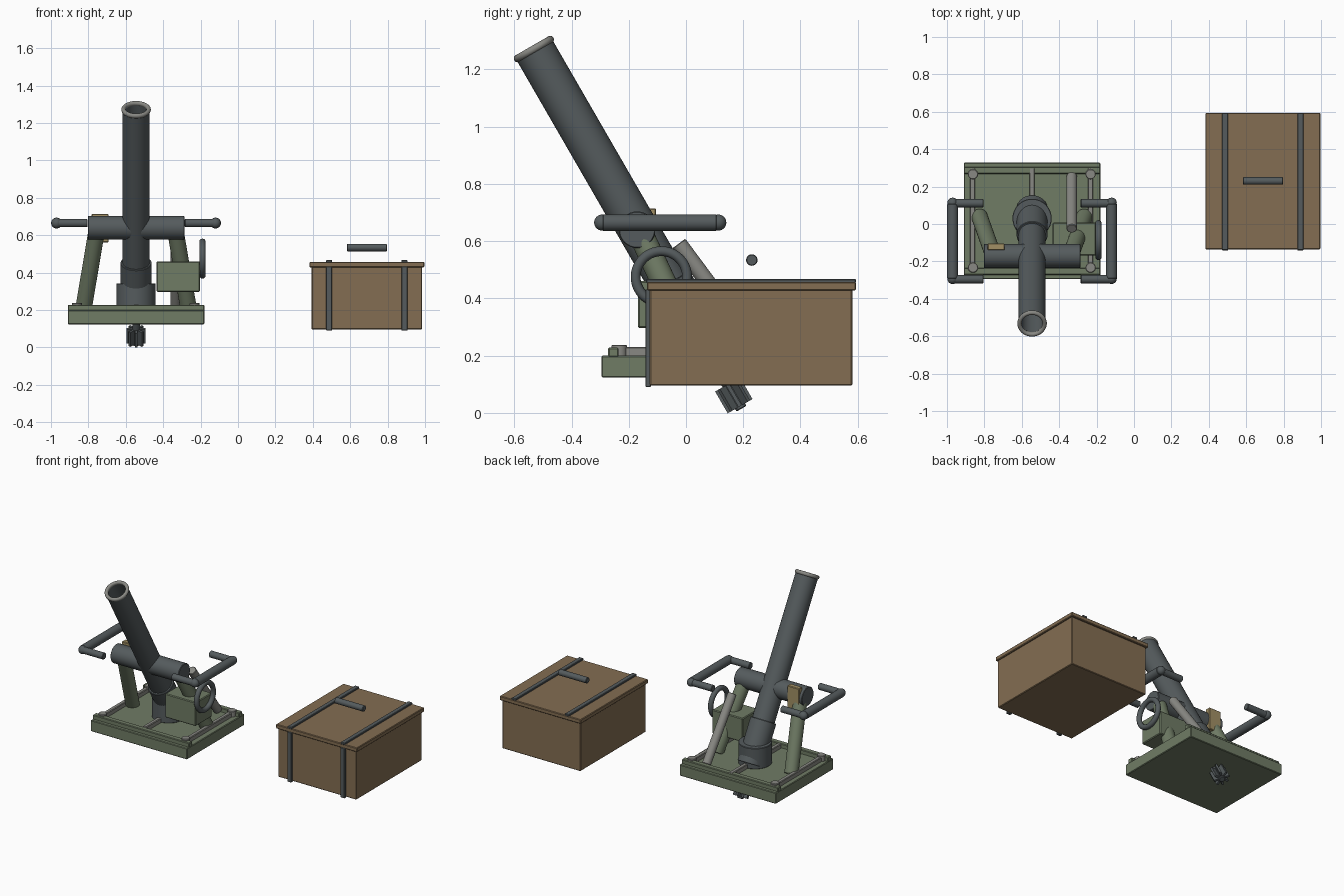
import bpy, bmesh, math
from mathutils import Vector, Matrix

if "Cube" in bpy.data.objects:
    bpy.data.objects.remove(bpy.data.objects["Cube"])

CX = -0.545                       # mortar centre line
PIVOT = Vector((CX, -0.167, 0.64))  # trunnion centre
AXIS = Vector((0, -0.5, 0.866)).normalized()


def mat(name, r, g, b):
    m = bpy.data.materials.new(name)
    m.diffuse_color = (r, g, b, 1)
    m.use_nodes = True
    m.node_tree.nodes["Principled BSDF"].inputs["Base Color"].default_value = m.diffuse_color
    return m


GUN = mat("gunmetal", 0.09, 0.105, 0.11)
GREEN = mat("green_paint", 0.16, 0.2, 0.13)
STEEL = mat("bare_steel", 0.25, 0.25, 0.23)
WOOD = mat("wood", 0.23, 0.155, 0.085)
BRASS = mat("brass", 0.36, 0.28, 0.13)


def finish(name, bm, material, smooth=True):
    bmesh.ops.recalc_face_normals(bm, faces=bm.faces)
    me = bpy.data.meshes.new(name)
    bm.to_mesh(me)
    bm.free()
    ob = bpy.data.objects.new(name, me)
    bpy.context.collection.objects.link(ob)
    me.materials.append(material)
    if smooth:
        bpy.ops.object.select_all(action='DESELECT')
        bpy.context.view_layer.objects.active = ob
        ob.select_set(True)
        bpy.ops.object.shade_smooth_by_angle(angle=math.radians(35))
    return ob


def box(name, x, y, z, material, bevel=0.004):
    """Box from (min, max) ranges with a small edge bevel."""
    bm = bmesh.new()
    size = [b - a for a, b in (x, y, z)]
    mid = [(a + b) / 2 for a, b in (x, y, z)]
    bmesh.ops.create_cube(bm, size=1, matrix=Matrix.Translation(mid) @ Matrix.Diagonal((*size, 1)))
    if bevel:
        bmesh.ops.bevel(bm, geom=bm.edges[:], offset=bevel, segments=1, affect='EDGES')
    return finish(name, bm, material, False)


def lathe(name, profile, origin, axis, material, sides=32):
    """Revolve (radius, height) points about an axis through origin."""
    bm = bmesh.new()
    vs = [bm.verts.new((r, 0, h)) for r, h in profile]
    es = [bm.edges.new(p) for p in zip(vs, vs[1:])]
    bmesh.ops.spin(bm, geom=vs + es, cent=(0, 0, 0), axis=(0, 0, 1),
                   angle=math.tau, steps=sides, use_duplicate=False)
    bmesh.ops.remove_doubles(bm, verts=bm.verts, dist=1e-5)
    rot = Vector((0, 0, 1)).rotation_difference(Vector(axis)).to_matrix().to_4x4()
    bm.transform(Matrix.Translation(origin) @ rot)
    return finish(name, bm, material)


def rod(name, a, b, r, material, bevel=0.003):
    a, b = Vector(a), Vector(b)
    n = (b - a).length
    prof = [(0, 0), (r - bevel, 0), (r, bevel), (r, n - bevel), (r - bevel, n), (0, n)]
    return lathe(name, prof, a, b - a, material)


def on_axis(t):
    return PIVOT + AXIS * t


# Base plate, rails, ribs and corner bolts
box("base_plate", (-0.91, -0.18), (-0.295, 0.328), (0.124, 0.2), GREEN)
for label, y0, y1 in (("front", -0.272, -0.235), ("back", 0.268, 0.305)):
    box(f"base_rail_{label}", (-0.91, -0.18), (y0, y1), (0.195, 0.228), GREEN)
for x in (-0.863, CX, -0.233):
    box("base_rib", (x - 0.014, x + 0.014), (-0.235, 0.3), (0.195, 0.23), STEEL)
for x in (-0.861, -0.232):
    for y in (-0.233, 0.266):
        rod("corner_bolt", (x, y, 0.19), (x, y, 0.238), 0.027, STEEL)

# Socket, breech and hollow barrel with a rolled muzzle lip
rod("breech_socket", (CX, 0.03, 0.2), (CX, 0.03, 0.342), 0.105, GUN)
rod("breech_collar", on_axis(-0.5), on_axis(-0.215), 0.083, GUN)
M = 0.735
lathe("barrel", [(0, -0.47), (0.072, -0.47), (0.072, M - 0.01), (0.058, M - 0.01),
                 (0.058, -0.3), (0, -0.3)], PIVOT, AXIS, GUN, 48)
lip = [(0.067 + 0.012 * math.cos(a), M - 0.006 + 0.013 * math.sin(a))
       for a in [math.tau * i / 12 for i in range(13)]]
lathe("muzzle_lip", lip, PIVOT, AXIS, STEEL, 48)

# Trunnion tube across the barrel
rod("trunnion", (-0.803, PIVOT.y - 0.004, 0.64), (-0.287, PIVOT.y - 0.004, 0.64), 0.064, GUN)

# Finned tail under the plate
rod("tail_shaft", on_axis(-0.722), on_axis(-0.5), 0.02, GUN)
rot = Vector((0, 0, 1)).rotation_difference(AXIS).to_matrix().to_4x4()
bm = bmesh.new()
for i in range(8):
    m = (Matrix.Translation(on_axis(-0.668)) @ rot @ Matrix.Rotation(math.tau * i / 8, 4, 'Z')
         @ Matrix.Translation((0.026, 0, 0)) @ Matrix.Diagonal((0.048, 0.013, 0.088, 1)))
    bmesh.ops.create_cube(bm, size=1, matrix=m)
finish("tail_fins", bm, GUN, False)

# Mirrored support legs and carrying handles
for label, s in (("left", -1), ("right", 1)):
    rod(f"support_leg_{label}", (CX + s * 0.282, 0.042, 0.2), (CX + s * 0.208, -0.165, 0.64), 0.044, GREEN)
    xo, xi = CX + s * 0.425, CX + s * 0.26
    rod(f"handle_grip_{label}", (xo, -0.292, 0.665), (xo, 0.108, 0.665), 0.029, GUN)
    for y in (-0.295, 0.111):
        rod(f"handle_arm_{label}", (xo - s * 0.005, y, 0.665), (xi, y, 0.665), 0.022, GUN)
        bm = bmesh.new()
        bmesh.ops.create_uvsphere(bm, u_segments=20, v_segments=12, radius=0.028,
                                  matrix=Matrix.Translation((xo, y + 0.002, 0.665)))
        finish(f"handle_knuckle_{label}", bm, GUN)

# Elevating strut, gearbox and handwheel
rod("elevating_strut", (-0.333, 0.255, 0.215), (-0.333, -0.025, 0.592), 0.028, STEEL)
box("gearbox", (-0.435, -0.203), (-0.168, 0.008), (0.297, 0.46), GREEN, 0.005)
wheel = [(0.09 + 0.017 * math.cos(a), 0.017 * math.sin(a))
         for a in [math.tau * i / 12 for i in range(13)]]
lathe("handwheel", wheel, (-0.19, -0.086, 0.475), (1, 0, 0), GUN, 40)

# Sight block behind the trunnion
box("sight_block", (-0.783, -0.692), (-0.14, -0.104), (0.562, 0.714), BRASS)

# Ammunition crate with lid, straps and handle
box("crate_body", (0.393, 0.985), (-0.127, 0.581), (0.096, 0.432), WOOD)
box("crate_lid", (0.382, 0.996), (-0.136, 0.594), (0.428, 0.457), WOOD)
for x in (0.487, 0.89):
    box("crate_strap_top", (x - 0.016, x + 0.016), (-0.14, 0.594), (0.453, 0.468), GUN, 0.003)
    box("crate_strap_front", (x - 0.016, x + 0.016), (-0.142, -0.122), (0.09, 0.432), GUN, 0.003)
rod("crate_handle", (0.582, 0.23, 0.534), (0.796, 0.23, 0.534), 0.02, GUN)
